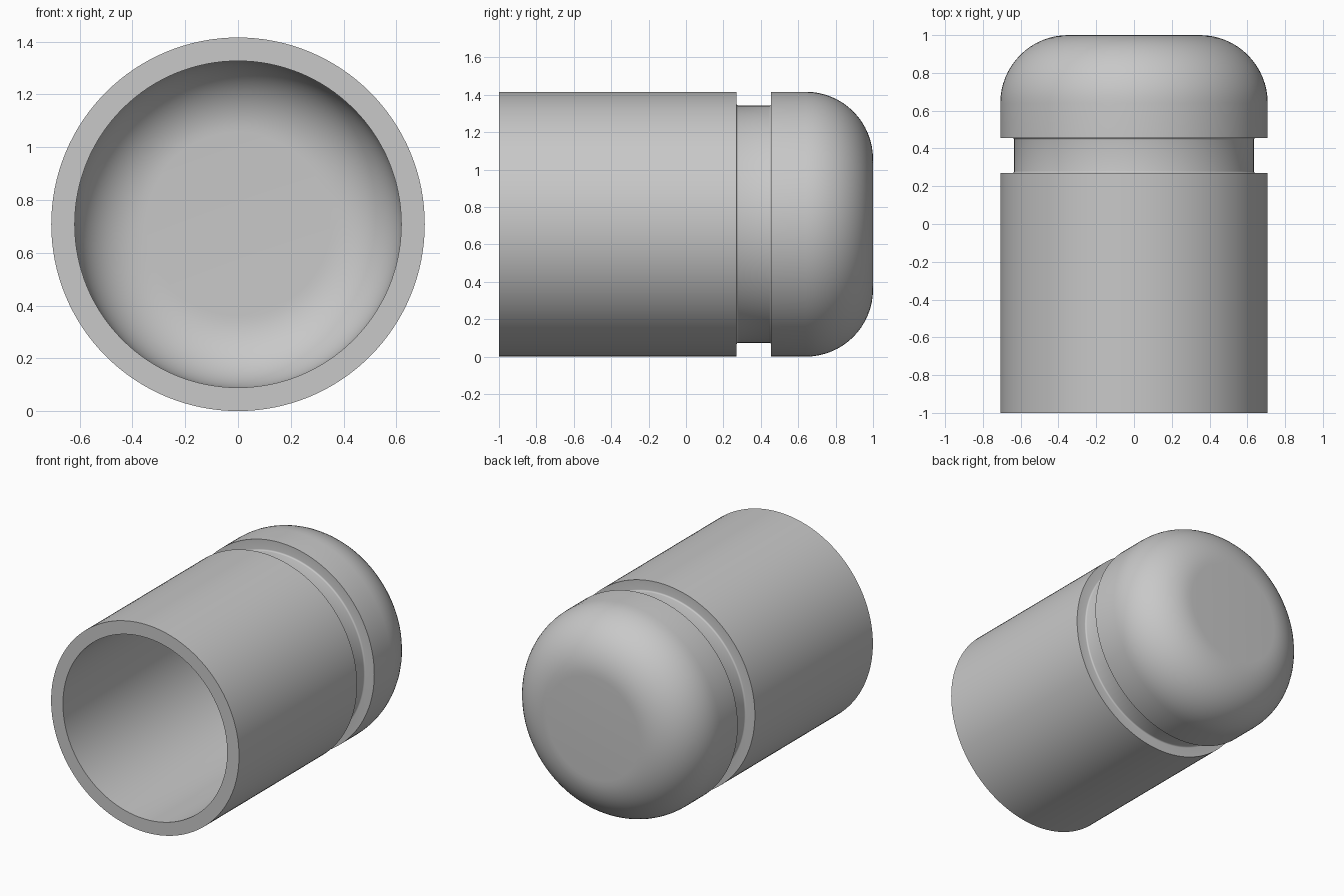
import bpy, bmesh
from math import cos, sin, radians, tau
from mathutils import Vector, Matrix

if "Cube" in bpy.data.objects:
    bpy.data.objects.remove(bpy.data.objects["Cube"])

OUTER, INNER, GROOVE = 0.708, 0.619, 0.634   # radii
FRONT, BACK = -1.0, 1.0
GROOVE_START, GROOVE_END = 0.27, 0.455
WALL = OUTER - INNER
ROUND, FILLET = 0.36, 0.01
SEGMENTS = 128


def arc(radius_at, y_at, size, start, end, steps):
    """Points of an arc in the (radius, y) plane, angles in degrees."""
    angles = [radians(start + (end - start) * i / steps) for i in range(steps + 1)]
    return [(radius_at + size * cos(a), y_at + size * sin(a)) for a in angles]


# Half section of the cup: outer skin to the closed end, then the bore back out
profile = [(INNER, FRONT), (OUTER, FRONT), (OUTER, GROOVE_START)]
profile += arc(GROOVE + FILLET, GROOVE_START + FILLET, FILLET, 270, 180, 4)
profile += arc(GROOVE + FILLET, GROOVE_END - FILLET, FILLET, 180, 90, 4)
profile += [(OUTER, GROOVE_END)]
profile += arc(OUTER - ROUND, BACK - ROUND, ROUND, 0, 90, 16)
profile += [(0, BACK), (0, BACK - WALL)]
profile += arc(OUTER - ROUND, BACK - ROUND, ROUND - WALL, 90, 0, 16)
profile += [(INNER, FRONT)]

bm = bmesh.new()
verts = [bm.verts.new((r, y, 0)) for r, y in profile]
edges = [bm.edges.new(pair) for pair in zip(verts, verts[1:])
         if pair[0].co.x + pair[1].co.x > 0]   # no edge along the axis
bmesh.ops.spin(bm, geom=verts + edges, cent=(0, 0, 0), axis=(0, 1, 0),
               angle=tau, steps=SEGMENTS)
bmesh.ops.remove_doubles(bm, verts=bm.verts, dist=0.0001)
bmesh.ops.recalc_face_normals(bm, faces=bm.faces)
bmesh.ops.transform(bm, matrix=Matrix.Translation(Vector((0, 0, OUTER))), verts=bm.verts)

mesh = bpy.data.meshes.new("grooved_cup")
bm.to_mesh(mesh)
bm.free()
cup = bpy.data.objects.new("grooved_cup", mesh)
bpy.context.collection.objects.link(cup)

# Single grey material
grey = bpy.data.materials.new("plain_grey")
grey.use_nodes = True
colour = (0.58, 0.58, 0.58, 1)
grey.diffuse_color = colour
for node in grey.node_tree.nodes:
    if node.type == "BSDF_PRINCIPLED":
        node.inputs["Base Color"].default_value = colour
mesh.materials.append(grey)

# Smooth curves, crisp rims and groove edges
bpy.ops.object.select_all(action="DESELECT")
cup.select_set(True)
bpy.context.view_layer.objects.active = cup
bpy.ops.object.shade_smooth_by_angle(angle=radians(30))
